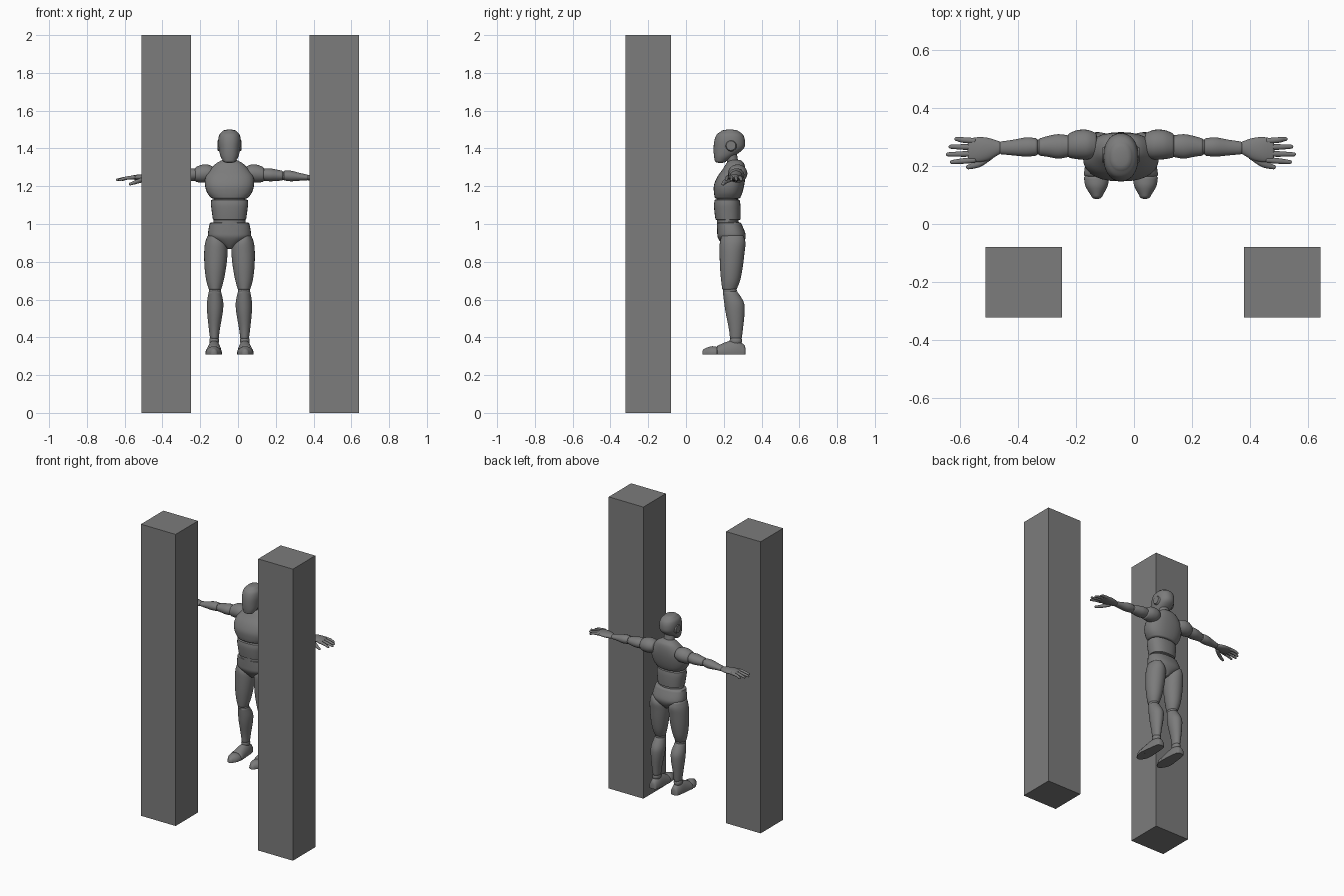
import bpy, bmesh, math

grey = bpy.data.materials.new("mid grey")
grey.diffuse_color = (0.2, 0.2, 0.2, 1)
CX = -0.045          # centre line of the figure
SIDES = 28


def finish(name, bm, mirror, smooth=True):
    """Turn a bmesh into a placed object, optionally mirrored about the figure."""
    bmesh.ops.recalc_face_normals(bm, faces=bm.faces)
    me = bpy.data.meshes.new(name)
    bm.to_mesh(me)
    bm.free()
    me.materials.append(grey)
    ob = bpy.data.objects.new(name, me)
    bpy.context.collection.objects.link(ob)
    ob.location.x = CX
    if mirror:
        ob.modifiers.new("mirror", 'MIRROR').use_mirror_merge = False
    if smooth:
        bpy.ops.object.select_all(action='DESELECT')
        ob.select_set(True)
        bpy.context.view_layer.objects.active = ob
        bpy.ops.object.shade_smooth_by_angle(angle=math.radians(50))
    return ob


def spline(a, b, c, d, t):
    return tuple(0.5 * (2*q + (r-p)*t + (2*p-5*q+4*r-s)*t*t + (3*q-p-3*r+s)*t**3)
                 for p, q, r, s in zip(a, b, c, d))


def loft(name, axis, secs, cap=0.008, mirror=False, power=1.0, floor=None, steps=4):
    """Rounded body through sections (position, centre 1, centre 2, radius 1, radius 2)."""
    n, rings = len(secs), []
    for i in range(n - 1):
        for k in range(steps):
            rings.append(spline(secs[max(i-1, 0)], secs[i], secs[i+1],
                                secs[min(i+2, n-1)], k / steps))
    rings.append(tuple(secs[-1]))
    sign = 1 if secs[-1][0] > secs[0][0] else -1

    def dome(r, s):
        return [(r[0] + s*cap*math.sin(a), r[1], r[2], r[3]*math.cos(a), r[4]*math.cos(a))
                for a in (math.radians(d) for d in (25, 50, 70, 84))]
    rings = dome(rings[0], -sign)[::-1] + rings + dome(rings[-1], sign)

    bm, loops = bmesh.new(), []
    for p, c1, c2, r1, r2 in rings:
        loop = []
        for j in range(SIDES):
            a = 2 * math.pi * j / SIDES
            u = c1 + r1 * math.copysign(abs(math.cos(a))**power, math.cos(a))
            v = c2 + r2 * math.copysign(abs(math.sin(a))**power, math.sin(a))
            co = {'x': (p, u, v), 'y': (u, p, v), 'z': (u, v, p)}[axis]
            if floor is not None:
                co = (co[0], co[1], max(co[2], floor))
            loop.append(bm.verts.new(co))
        loops.append(loop)
    for a, b in zip(loops, loops[1:]):
        for j in range(SIDES):
            k = (j + 1) % SIDES
            bm.faces.new((a[j], a[k], b[k], b[j]))
    bm.faces.new(loops[0])
    bm.faces.new(loops[-1])
    return finish(name, bm, mirror)


def ball(name, centre, radii, mirror=True):
    bm = bmesh.new()
    bmesh.ops.create_uvsphere(bm, u_segments=20, v_segments=12, radius=1)
    bmesh.ops.scale(bm, vec=radii, verts=bm.verts)
    bmesh.ops.translate(bm, vec=centre, verts=bm.verts)
    return finish(name, bm, mirror)


# two square pillars in front of the figure
for name, x in (("left_pillar", -0.38), ("right_pillar", 0.51)):
    bm = bmesh.new()
    bmesh.ops.create_cube(bm, size=1)
    bmesh.ops.scale(bm, vec=(0.263, 0.243, 2), verts=bm.verts)
    ob = finish(name, bm, False, smooth=False)
    ob.location = (x, -0.2, 1)

# head, ear discs and neck
loft("head", 'z', [(1.333, 0, 0.183, 0.034, 0.030), (1.36, 0, 0.202, 0.048, 0.054),
                   (1.40, 0, 0.226, 0.057, 0.080), (1.44, 0, 0.231, 0.060, 0.081),
                   (1.472, 0, 0.232, 0.054, 0.070), (1.49, 0, 0.232, 0.038, 0.048)],
     cap=0.010, power=0.9)
bm = bmesh.new()
bmesh.ops.create_cone(bm, cap_ends=True, segments=28, radius1=0.031, radius2=0.025, depth=0.012)
for v in bm.verts:
    x, y, z = v.co
    v.co = (0.058 + z, 0.238 + x, 1.415 + y)
finish("ear_disc", bm, True)
loft("neck", 'z', [(1.29, 0, 0.255, 0.042, 0.036), (1.33, 0, 0.247, 0.036, 0.030),
                   (1.39, 0, 0.235, 0.036, 0.032)])

# torso
loft("chest", 'z', [(1.138, 0, 0.220, 0.098, 0.067), (1.165, 0, 0.223, 0.118, 0.075),
                    (1.205, 0, 0.228, 0.130, 0.080), (1.25, 0, 0.240, 0.127, 0.074),
                    (1.29, 0, 0.254, 0.100, 0.060), (1.318, 0, 0.260, 0.074, 0.048),
                    (1.333, 0, 0.260, 0.050, 0.036)], power=0.85)
loft("waist_joint", 'z', [(0.98, 0, 0.222, 0.085, 0.058), (1.15, 0, 0.218, 0.085, 0.058)])
loft("abdomen", 'z', [(1.024, 0, 0.222, 0.088, 0.066), (1.06, 0, 0.220, 0.093, 0.069),
                      (1.10, 0, 0.218, 0.098, 0.070), (1.127, 0, 0.218, 0.097, 0.066)],
     power=0.85)
loft("pelvis", 'z', [(0.875, 0, 0.245, 0.018, 0.040), (0.90, 0, 0.245, 0.060, 0.060),
                     (0.93, 0, 0.242, 0.108, 0.074), (0.96, 0, 0.238, 0.113, 0.073),
                     (1.005, 0, 0.228, 0.104, 0.064)], power=0.85)

# legs
loft("thigh", 'z', [(0.655, 0.077, 0.230, 0.033, 0.038), (0.70, 0.077, 0.236, 0.046, 0.050),
                    (0.77, 0.075, 0.240, 0.057, 0.060), (0.85, 0.072, 0.244, 0.062, 0.066),
                    (0.90, 0.072, 0.247, 0.057, 0.068), (0.935, 0.082, 0.247, 0.035, 0.058)],
     mirror=True)
ball("knee", (0.077, 0.232, 0.648), (0.033, 0.037, 0.035))
loft("shin", 'z', [(0.395, 0.080, 0.264, 0.023, 0.031), (0.45, 0.080, 0.264, 0.030, 0.038),
                   (0.53, 0.077, 0.260, 0.041, 0.050), (0.585, 0.076, 0.254, 0.043, 0.052),
                   (0.64, 0.077, 0.234, 0.033, 0.039)], mirror=True)
ball("ankle", (0.081, 0.264, 0.382), (0.026, 0.033, 0.03))
loft("foot", 'y', [(0.308, 0.081, 0.318, 0.026, 0.042), (0.27, 0.081, 0.322, 0.034, 0.063),
                   (0.22, 0.082, 0.318, 0.039, 0.060), (0.168, 0.084, 0.316, 0.044, 0.040)],
     mirror=True, floor=0.31)
loft("toe", 'y', [(0.160, 0.084, 0.316, 0.043, 0.036), (0.13, 0.084, 0.316, 0.038, 0.036),
                  (0.098, 0.083, 0.314, 0.020, 0.026)], cap=0.012, mirror=True, floor=0.31)

# arms, stretched sideways
loft("shoulder", 'x', [(0.088, 0.272, 1.268, 0.042, 0.036), (0.115, 0.273, 1.268, 0.051, 0.047),
                       (0.15, 0.273, 1.266, 0.050, 0.047), (0.178, 0.270, 1.262, 0.042, 0.039)],
     mirror=True)
loft("upper_arm", 'x', [(0.175, 0.268, 1.262, 0.036, 0.032), (0.215, 0.267, 1.260, 0.042, 0.034),
                        (0.25, 0.267, 1.258, 0.036, 0.030), (0.278, 0.265, 1.256, 0.030, 0.026)],
     mirror=True)
ball("elbow", (0.284, 0.265, 1.255), (0.022, 0.026, 0.023))
loft("forearm", 'x', [(0.292, 0.265, 1.256, 0.030, 0.026), (0.325, 0.265, 1.254, 0.033, 0.028),
                      (0.37, 0.263, 1.250, 0.027, 0.021), (0.412, 0.262, 1.246, 0.022, 0.015)],
     mirror=True)

# hands: palm, four fingers and thumb
loft("palm", 'x', [(0.418, 0.262, 1.245, 0.022, 0.014), (0.455, 0.258, 1.246, 0.038, 0.016),
                   (0.49, 0.256, 1.247, 0.043, 0.014), (0.52, 0.254, 1.246, 0.040, 0.010)],
     mirror=True)
for name, y, tip in (("little_finger", 0.286, 0.565), ("ring_finger", 0.264, 0.585),
                     ("middle_finger", 0.242, 0.594), ("index_finger", 0.220, 0.580)):
    out = (y - 0.254) * 0.1
    loft(name, 'x', [(0.505, y, 1.247, 0.010, 0.010), (0.545, y + out, 1.243, 0.0095, 0.009),
                     (tip, y + 2*out, 1.234, 0.007, 0.007)], mirror=True)
loft("thumb", 'x', [(0.445, 0.238, 1.238, 0.016, 0.013), (0.485, 0.210, 1.226, 0.014, 0.012),
                    (0.525, 0.196, 1.212, 0.008, 0.008)], mirror=True)
